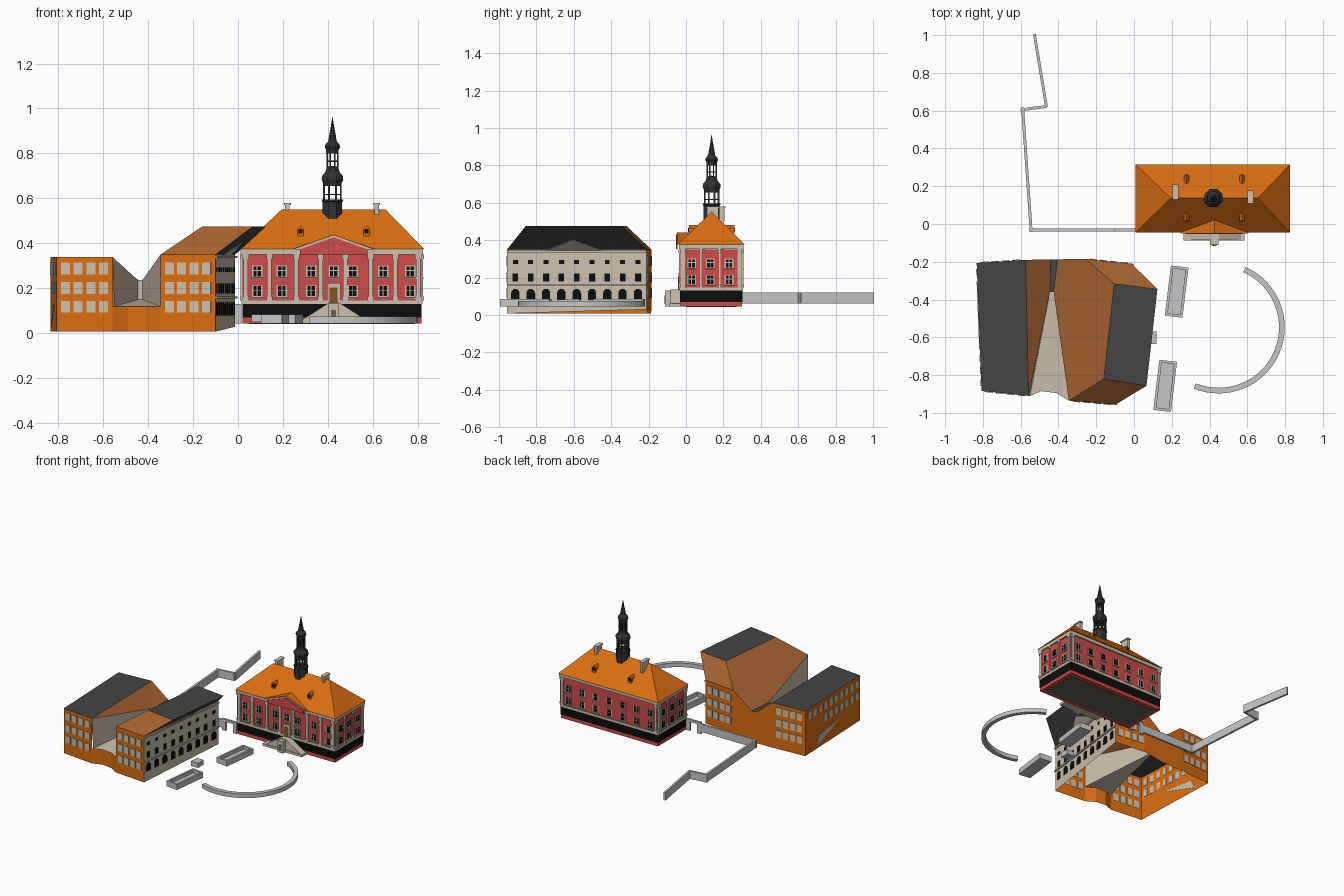
import bpy, bmesh, math
from mathutils import Vector

cube = bpy.data.objects.get("Cube")
if cube:
    bpy.data.objects.remove(cube, do_unlink=True)

COLOURS = {
    "orange": (.70, .155, .006), "copper_brown": (.38, .125, .03), "red": (.62, .07, .066),
    "cream": (.61, .53, .42), "pale_grey": (.56, .56, .57), "slate": (.06, .06, .06),
    "charcoal": (.03, .033, .036), "black": (.004, .004, .004),
    "door_brown": (.25, .09, .015), "stone_grey": (.13, .115, .1),
}
MATS = {}
for key, rgb in COLOURS.items():
    m = bpy.data.materials.new(key)
    m.use_nodes = True
    m.diffuse_color = (*rgb, 1)
    bsdf = next(n for n in m.node_tree.nodes if n.type == "BSDF_PRINCIPLED")
    bsdf.inputs["Base Color"].default_value = (*rgb, 1)
    MATS[key] = m


class Part:
    """Collects faces and solids that become one named object."""
    def __init__(self, name):
        self.name, self.bm, self.mats = name, bmesh.new(), []

    def face(self, mat, pts):
        if mat not in self.mats:
            self.mats.append(mat)
        f = self.bm.faces.new([self.bm.verts.new(p) for p in pts])
        f.material_index = self.mats.index(mat)
        return f

    def prism(self, mat, pts, vec):
        lo = [Vector(p) for p in pts]
        hi = [p + Vector(vec) for p in lo]
        self.face(mat, lo[::-1])
        self.face(mat, hi)
        for i in range(len(lo)):
            j = (i + 1) % len(lo)
            self.face(mat, (lo[i], lo[j], hi[j], hi[i]))

    def box(self, mat, x0, x1, y0, y1, z0, z1):
        base = ((x0, y0, z0), (x1, y0, z0), (x1, y1, z0), (x0, y1, z0))
        self.prism(mat, base, (0, 0, z1 - z0))

    def relief(self, mat, wall, outline, depth):
        """Solid with an outline of (distance, height), standing out from a wall line."""
        a, b = (Vector((*p[:2], 0)) for p in wall)
        u = (b - a).normalized()
        n = Vector((u.y, -u.x, 0))
        pts = [a + u * s - n * .002 + Vector((0, 0, z)) for s, z in outline]
        self.prism(mat, pts, n * (depth + .002))

    def panel(self, mat, wall, s, z0, z1, w, depth):
        h = w / 2
        self.relief(mat, wall, ((s - h, z0), (s + h, z0), (s + h, z1), (s - h, z1)), depth)

    def lathe(self, mat, x, y, profile, n=8):
        ring = [(math.cos(math.tau * (i + .5) / n), math.sin(math.tau * (i + .5) / n)) for i in range(n)]
        for (r0, z0), (r1, z1) in zip(profile, profile[1:]):
            for (c, s), (d, t) in zip(ring, ring[1:] + ring[:1]):
                quad = [(x + r0 * c, y + r0 * s, z0), (x + r0 * d, y + r0 * t, z0),
                        (x + r1 * d, y + r1 * t, z1), (x + r1 * c, y + r1 * s, z1)]
                self.face(mat, quad[:3] if r1 == 0 else quad[1:] if r0 == 0 else quad)

    def done(self):
        bmesh.ops.remove_doubles(self.bm, verts=self.bm.verts, dist=.0002)
        bmesh.ops.recalc_face_normals(self.bm, faces=self.bm.faces)
        me = bpy.data.meshes.new(self.name)
        self.bm.to_mesh(me)
        for k in self.mats:
            me.materials.append(MATS[k])
        bpy.context.collection.objects.link(bpy.data.objects.new(self.name, me))


def length(wall):
    return (Vector(wall[1][:2]) - Vector(wall[0][:2])).length


# Town hall body
X0, X1, Y0, Y1 = .02, .815, -.03, .3
body = Part("hall_walls")
for mat, grow, lo, hi in (("red", 0, .045, .07), ("black", .001, .07, .13), ("cream", .005, .13, .147),
                          ("red", 0, .147, .35), ("cream", .008, .352, .376)):
    body.box(mat, X0 - grow, X1 + grow, Y0 - grow, Y1 + grow, lo, hi)
body.box("stone_grey", X0 + .03, X1 - .03, Y0 + .03, Y1 - .03, .043, .05)
body.done()

# Town hall facades: windows and pilasters
front, east = ((X0, Y0), (X1, Y0)), ((X1, Y0), (X1, Y1))
back, west = ((X1, Y1), (X0, Y1)), ((X0, Y1), (X0, Y0))
trim = Part("hall_windows_and_pilasters")


def hall_window(wall, s, z):
    trim.panel("cream", wall, s, z, z + .052, .046, .004)
    trim.panel("cream", wall, s, z - .008, z - .002, .054, .009)
    for dx in (-.0095, .0095):
        trim.panel("black", wall, s + dx, z + .004, z + .028, .015, .006)
        trim.panel("black", wall, s + dx, z + .032, z + .048, .015, .006)


def pilaster(wall, s, w):
    trim.panel("cream", wall, s, .147, .352, w, .008)
    trim.panel("cream", wall, s, .147, .165, w + .008, .011)
    trim.panel("cream", wall, s, .33, .352, w + .008, .011)


front_bays = [.065, .175, .305, .405, .49, .625, .745]
for wall, bays in ((front, front_bays), (back, [.065 + .111 * i for i in range(7)]),
                   (east, (.06, .16, .26)), (west, (.06, .16, .26))):
    for s in bays:
        hall_window(wall, s, .25)
        if not (wall is front and s == front_bays[3]):
            hall_window(wall, s, .162)
    for s in (.014, length(wall) - .014):
        pilaster(wall, s, .02)
for s in (.12, .24, .347, .457, .57, .68):
    pilaster(front, s, .02)
for wall in (east, west):
    for s in (.11, .21):
        pilaster(wall, s, .008)
trim.panel("cream", front, .405, .13, .225, .06, .01)
trim.panel("door_brown", front, .405, .135, .205, .036, .013)
trim.done()

# Hipped roof with gable, dormers and chimneys
roof = Part("hall_roof")
ex0, ex1, ey0, ey1, ez = .008, .827, -.045, .315, .376
corners = [(ex0, ey0, ez), (ex1, ey0, ez), (ex1, ey1, ez), (ex0, ey1, ez)]
a, b = (.195, .137, .552), (.655, .137, .552)
c = corners
for pts in (c, (c[0], c[1], b, a), (c[1], c[2], b), (c[2], c[3], a, b), (c[3], c[0], a)):
    roof.face("orange", pts)
roof.done()
gable = Part("hall_front_gable")
gable.relief("orange", ((.245, .04), (.605, .04)), ((0, .376), (.36, .376), (.18, .44)), .088)
gable.relief("cream", ((.245, -.048), (.605, -.048)), ((.005, .374), (.355, .374), (.18, .436)), .003)
gable.relief("red", ((.245, -.048), (.605, -.048)), ((.03, .352), (.33, .352), (.33, .374), (.18, .427), (.03, .374)), .006)
gable.done()
dormers = Part("hall_dormers")
for x in (.278, .572):
    for y, d in ((.075, 1), (.2, -1)):
        wall = ((x - .014 * d, y), (x + .014 * d, y))
        dormers.relief("orange", wall, ((0, .43), (.028, .43), (.028, .465), (.014, .48), (0, .465)), .06)
        wall = ((x - .014 * d, y - .06 * d), (x + .014 * d, y - .06 * d))
        dormers.panel("black", wall, .014, .445, .464, .018, .003)
dormers.done()
chimneys = Part("hall_chimneys")
for x, y, h in ((.22, .17, .036), (.617, .143, .03)):
    chimneys.box("cream", x - .01, x + .01, y - h, y + h, .5, .575)
    chimneys.box("cream", x - .015, x + .015, y - h - .004, y + h + .004, .572, .58)
chimneys.done()

# Octagonal tower with two open lanterns and a spire
tower = Part("clock_tower")
TX, TY = .42, .137
tower.lathe("charcoal", TX, TY, ((0, .5), (.047, .5), (.047, .585), (.051, .588), (.051, .596), (0, .596)))
tower.lathe("charcoal", TX, TY, ((0, .67), (.046, .67), (.052, .685), (.05, .7), (.034, .718), (.028, .74), (0, .745)))
tower.lathe("charcoal", TX, TY, ((0, .815), (.03, .815), (.037, .828), (.034, .84), (.02, .855), (.017, .875), (.008, .92), (0, .967)))
for r, lo, hi, w in ((.04, .59, .675, .006), (.026, .738, .82, .005)):
    for i in range(8):
        t = math.tau * (i + .5) / 8
        tower.lathe("charcoal", TX + r * math.cos(t), TY + r * math.sin(t), ((w, lo), (w, hi)), 4)
    tower.lathe("charcoal", TX, TY, ((r + .003, lo + .025), (r + .003, lo + .03)))
    tower.lathe("charcoal", TX, TY, ((r + .004, hi - .02), (r + .004, hi)))
tower.done()

# Double entrance stair
stair = Part("entrance_stair")
stair.box("cream", .262, .585, -.088, Y0, .045, .062)
stair.relief("cream", ((.285, Y0), (.57, Y0)), ((0, .06), (.285, .06), (.165, .137), (.12, .137)), .053)
stair.box("cream", .402, .448, -.112, -.08, .045, .132)
stair.panel("stone_grey", ((.4, -.112), (.45, -.112)), .025, .06, .105, .022, .004)
stair.done()

# College building shell: corners at eave level, raised roof and valley
L = [(-.833, -.206, .34), (-.574, -.19, .34), (-.558, -.91, .34), (-.807, -.884, .34)]
R = [(-.345, -.935, .35), (-.1, -.957, .35), (-.013, -.21, .35), (-.257, -.185, .35)]
T = [(-.16, -.82, .475), (.066, -.857, .475), (.124, -.345, .475), (-.105, -.317, .475)]
VB = [(-.44, -.187, .235), (-.405, -.187, .235)]
VF = [(-.445, -.36, .237), (-.425, -.36, .237)]
FLOOR = [(-.55, -.91, .12), (-.49, -.885, .12), (-.41, -.895, .12), (-.345, -.935, .12), (-.425, -.36, .15), (-.445, -.36, .15)]


def ground(p):
    return (p[0], p[1], .03 if p[0] > -.3 and p[1] > -.5 else .008)


college = Part("college_shell")
outer = [L[2], L[3], L[0], L[1], *VB, R[3], R[2]]
for p, q in zip(outer, outer[1:]):
    college.face("orange", (p, q, ground(q), ground(p)))
college.face("orange", (R[0], R[1], ground(R[1]), ground(R[0])))
for p, q in zip([L[2], *FLOOR[1:3]], FLOOR[1:4]):
    p = (p[0], p[1], .12)
    college.face("orange", (p, q, ground(q), ground(p)))
college.face("cream", (R[1], R[2], ground(R[2]), ground(R[1])))
college.face("cream", FLOOR)
college.face("cream", (L[2], VF[0], FLOOR[5], FLOOR[0]))
college.face("cream", (R[0], VF[1], FLOOR[4], FLOOR[3]))
college.face("cream", (*VF, FLOOR[4], FLOOR[5]))
for quad in (L, T, (R[1], R[2], T[2], T[1]), (*VF, VB[1], VB[0])):
    college.face("slate", quad)
for quad in ((R[0], R[1], T[1], T[0]), (R[2], R[3], T[3], T[2]), (R[3], R[0], T[0], T[3])):
    college.face("copper_brown", quad)
for tri in ((R[3], VB[1], VF[1]), (R[3], VF[1], R[0]), (L[1], L[2], VF[0]), (L[1], VF[0], VB[0])):
    college.face("copper_brown", tri)
college.done()

# College windows: square grids on the plain walls
glazing = Part("college_windows")
for wall, first, step in (((L[3], L[2]), .04, .057), ((R[0], R[1]), .04, .055),
                          ((R[2], R[3]), .04, .055), ((L[1], L[0]), .05, .055)):
    for i in range(4):
        for z in (.092, .175, .262):
            glazing.panel("cream", wall, first + step * i, z, z + .053, .04, .004)
side = (L[0], L[3])
for i in range(10):
    glazing.panel("cream", side, .05 + .065 * i, .262, .315, .035, .004)
    if i > 2:
        glazing.panel("cream", side, .05 + .065 * i, .175, .228, .035, .004)
glazing.relief("cream", side, ((.13, .03), (.45, .13), (.17, .1)), .004)
glazing.done()

# College historic facade: arcade, upper windows, cornices and pediment
arcade = Part("college_arcade_facade")
wall = (R[1], R[2])
for i in range(9):
    s = .045 + .0825 * i
    arch = [(s + .022 * math.cos(k * math.pi / 8), .118 + .022 * math.sin(k * math.pi / 8)) for k in range(9)]
    arcade.relief("black", wall, [(s - .022, .08), (s + .022, .08)] + arch, .003)
    arcade.panel("black", wall, s, .178, .222, .03, .003)
    arcade.panel("black", wall, s, .272, .294, .026, .003)
for z in (.155, .335):
    arcade.panel("cream", wall, length(wall) / 2, z, z + .01, length(wall), .01)


def overhang(u, v):
    low = Vector(R[1]).lerp(Vector(R[2]), u)
    high = Vector(T[1]).lerp(Vector(T[2]), u)
    return low.lerp(high, v) + Vector((.005, 0, -.003))


arcade.prism("cream", (overhang(.28, 0), overhang(.68, 0), overhang(.48, .45)), (.003, 0, -.003))
arcade.done()

# Boundary wall and gate
path = [(.01, -.037), (-.1, -.037), (-.55, -.037), (-.595, .61), (-.47, .627), (-.532, .998)]
fence = Part("boundary_wall")
for seg in zip(path[1:], path[2:]):
    fence.panel("pale_grey", seg, length(seg) / 2, .062, .12, length(seg) + .012, .013)
fence.done()
gate = Part("gate")
for s in (.01, .1):
    gate.panel("pale_grey", path[:2], s, .045, .13, .03, .013)
gate.panel("pale_grey", path[:2], .055, .112, .13, .12, .013)
gate.done()

# Square furniture: curved bench wall, two planters and a door step
bench = Part("curved_bench")
angles = [math.radians(-112 + 178 * i / 32) for i in range(33)]
arc = [(r, t) for r, run in ((.35, angles), (.32, angles[::-1])) for t in run]
bench.prism("pale_grey", [(.448 + r * math.cos(t), -.547 + r * math.sin(t), .045) for r, t in arc], (0, 0, .03))
bench.done()
for label, cx, cy in (("back", .226, -.358), ("front", .165, -.857)):
    planter = Part(label + "_planter")
    along, across = Vector((.12, .99, 0)) * .122, Vector((.99, -.12, 0)) * .035
    mid = Vector((cx, cy, .045))
    ring = [mid - along - across, mid - along + across, mid + along + across, mid + along - across]
    for p, q in zip(ring, ring[1:] + ring[:1]):
        planter.panel("pale_grey", (p, q), length((p, q)) / 2, .045, .085, length((p, q)) + .02, .012)
    planter.prism("pale_grey", ring, (0, 0, .015))
    planter.done()
step = Part("door_step")
step.box("pale_grey", .06, .118, -.635, -.57, .05, .085)
step.done()
